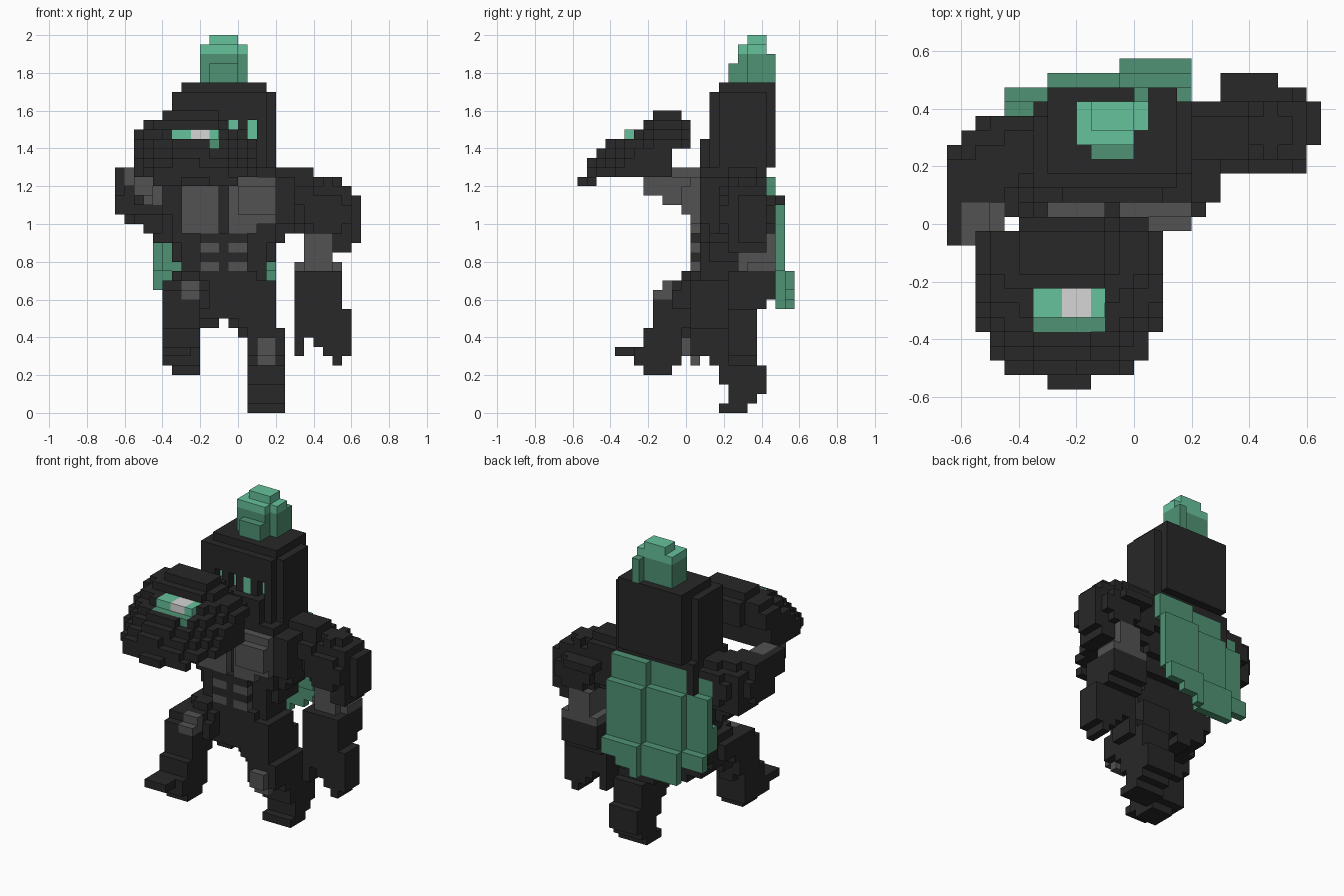
import bpy
from mathutils import Vector

STEP = 0.05  # edge of one block

if "Cube" in bpy.data.objects:
    bpy.data.objects.remove(bpy.data.objects["Cube"], do_unlink=True)

COLOURS = {
    "black": (0.021, 0.021, 0.021),
    "grey": (0.085, 0.085, 0.085),
    "pale": (0.67, 0.67, 0.67),
    "mint": (0.135, 0.54, 0.34),
    "green": (0.078, 0.29, 0.175),
}
materials = {}
for label, rgb in COLOURS.items():
    mat = bpy.data.materials.new(label)
    mat.use_nodes = True
    mat.diffuse_color = (*rgb, 1)
    bsdf = mat.node_tree.nodes["Principled BSDF"]
    bsdf.inputs["Base Color"].default_value = (*rgb, 1)
    bsdf.inputs["Roughness"].default_value = 0.9
    materials[label] = mat
order = list(COLOURS)

grid = {}  # block index -> (part, colour)
SPACE = [(i, j, k) for i in range(-13, 13) for j in range(-11, 12) for k in range(40)]
CENTRES = {c: Vector((c[0] + 0.5, c[1], c[2] + 0.5)) * STEP for c in SPACE}


# Solid tests
def box(x, y, z):
    return lambda p: x[0] < p.x < x[1] and y[0] < p.y < y[1] and z[0] < p.z < z[1]


def ball(c, r):
    return lambda p: sum(((p[n] - c[n]) / r[n]) ** 2 for n in range(3)) < 1


def limb(a, b, ra, rb):
    a, b = Vector(a), Vector(b)
    d = b - a

    def test(p):
        t = min(1, max(0, (p - a).dot(d) / d.length_squared))
        return (p - a - d * t).length < ra + (rb - ra) * t
    return test


def fill(part, colour, *tests):
    for cell, p in CENTRES.items():
        if any(t(p) for t in tests):
            grid[cell] = (part, colour)


def paint(colour, test):
    for cell in list(grid):
        if test(CENTRES[cell]):
            grid[cell] = (grid[cell][0], colour)


def carve(test):
    for cell in list(grid):
        if test(CENTRES[cell]):
            del grid[cell]


# Torso and hips
fill("torso", "black",
     box((-.35, .2), (.07, .43), (1.05, 1.3)),
     box((-.35, .2), (.07, .38), (.9, 1.05)),
     box((-.4, .3), (.12, .38), (.95, 1.25)),
     box((-.4, .25), (.12, .33), (.9, .95)),
     box((-.3, .15), (.07, .28), (.7, .9)),
     box((-.35, .2), (.12, .33), (.8, .9)),
     box((-.3, .2), (.07, .28), (.5, .7)),
     box((-.2, .05), (.07, .28), (.45, .5)),
     box((-.25, .1), (.02, .2), (.5, .75)))
carve(box((-.1, -.05), (-.1, .6), (.4, .5)))

# Chest plates and belly muscles
fill("chest_plates", "grey",
     box((-.3, -.1), (.02, .13), (.95, 1.2)),
     box((-.05, .2), (.02, .13), (1, 1.25)),
     box((0, .2), (-.03, .13), (1.05, 1.2)),
     box((-.05, .1), (.02, .13), (.95, 1.05)))
fill("belly", "black", box((-.2, .05), (.05, .13), (.7, .95)))
for z in (.75, .85):
    for x in (-.2, -.05):
        fill("belly_muscles", "grey", box((x, x + .1), (.02, .13), (z, z + .05)))

# Forward right leg
fill("right_leg", "black",
     limb((-.25, .15, .65), (-.28, -.03, .6), .13, .12),
     limb((-.3, -.05, .6), (-.3, -.12, .3), .12, .09),
     box((-.4, -.2), (-.18, -.03), (.35, .65)),
     box((-.4, -.2), (-.23, -.02), (.25, .45)),
     box((-.35, -.2), (-.23, -.07), (.2, .25)),
     box((-.4, -.2), (-.28, -.07), (.25, .35)),
     box((-.4, -.25), (-.38, -.2), (.3, .35)))
paint("grey", box((-.3, -.2), (-.2, -.07), (.6, .7)))

# Trailing left leg
fill("left_leg", "black",
     box((0, .2), (.02, .28), (.45, .7)),
     box((0, .2), (.07, .33), (.4, .6)),
     box((.05, .25), (.02, .33), (.3, .45)),
     box((.05, .25), (.12, .38), (.25, .4)),
     box((.05, .25), (.17, .43), (.15, .27)),
     box((.05, .25), (.22, .43), (.1, .15)),
     box((.05, .25), (.22, .38), (.05, .1)),
     box((.05, .25), (.17, .33), (0, .05)))
fill("left_knee", "grey", box((.1, .2), (-.03, .08), (.3, .4)),
     box((.1, .2), (.02, .08), (.25, .3)))

# Hanging left arm
fill("left_arm", "black",
     box((.2, .3), (.08, .43), (1, 1.25)),
     box((.2, .4), (.22, .38), (1.05, 1.3)),
     limb((.27, .31, 1.17), (.45, .33, 1.08), .12, .15),
     ball((.47, .325, 1.05), (.17, .16, .2)),
     box((.3, .5), (.27, .53), (1.1, 1.15)),
     box((.35, .6), (.17, .48), (1, 1.1)),
     box((.4, .65), (.27, .43), (.9, 1.15)),
     box((.5, .6), (.22, .43), (.85, .95)))
carve(box((.32, .5), (.1, .5), (.8, .95)))
fill("left_forearm", "grey", box((.35, .5), (.27, .48), (.75, .95)),
     box((.3, .55), (.32, .48), (.75, .8)))
fill("left_hand", "black", box((.3, .55), (.27, .48), (.6, .75)),
     box((.3, .55), (.22, .43), (.55, .75)),
     box((.35, .6), (.22, .38), (.4, .55)))
for x, low in zip((.3, .35, .4, .45, .5, .55), (.3, .4, .35, .3, .25, .3)):
    fill("left_fingers", "black", box((x, x + .05), (.22, .38), (low, .56)))

# Raised right arm, its forearm reaching under the shield
fill("right_arm", "black",
     limb((-.4, .25, 1.15), (-.5, .16, 1.13), .15, .14),
     ball((-.5, .18, 1.15), (.15, .2, .15)),
     box((-.65, -.5), (.02, .22), (1.05, 1.3)),
     box((-.65, -.6), (-.07, .22), (1.15, 1.3)),
     box((-.6, -.45), (.12, .33), (1, 1.25)),
     box((-.5, -.4), (.07, .28), (.95, 1.15)),
     box((-.45, -.4), (.12, .28), (.9, .95)))
carve(box((-.45, -.4), (-.1, .03), (.9, 1.3)))
fill("right_forearm", "grey",
     box((-.6, -.5), (-.07, .07), (1.2, 1.3)),
     box((-.55, -.45), (-.23, .07), (1.15, 1.25)),
     box((-.5, -.4), (.02, .12), (1.1, 1.2)),
     box((-.5, -.45), (-.13, .03), (1.1, 1.2)))


# Solid domed shield held in front
def shield(p):
    dx, dy = abs(p.x + .225) / .335, abs(p.y + .2) / .355
    inside = dx ** 2.3 + dy ** 2.3 < 1 and p.y < (-.02 if p.x < -.4 else .03)
    back = max(0, -.15 - p.y)
    top = 1.603 - .6 * back - 4 * back ** 4 - 1.45 * (p.x + .26) ** 2
    if p.y > -.02:
        top -= .05
    floor = 1.2 if p.y < -.475 else 1.4 if p.y > -.07 else 1.25
    return inside and floor < p.z < max(top, floor + .05)


fill("shield", "black", shield)

# Emblem set into the shield
carve(box((-.35, -.1), (-.33, -.22), (1.5, 1.7)))
carve(box((-.35, -.1), (-.38, -.33), (1.45, 1.7)))
paint("green", box((-.35, -.1), (-.38, -.33), (1.4, 1.45)))
paint("mint", box((-.35, -.1), (-.33, -.22), (1.45, 1.5)))
paint("pale", box((-.25, -.15), (-.33, -.22), (1.45, 1.5)))

# Helmet with a visor and notched corners
fill("helmet", "black",
     box((-.35, .2), (.12, .43), (1.25, 1.7)),
     box((-.3, .15), (.17, .48), (1.3, 1.75)),
     box((-.25, .1), (.07, .2), (1.3, 1.45)))
carve(box((.15, .2), (.1, .17), (1.3, 1.75)))
carve(box((-.35, -.3), (.37, .5), (1.3, 1.75)))
for x in (-.25, -.15, .05):
    carve(box((x, x + .05), (.1, .17), (1.45, 1.55)))
    paint("mint", box((x, x + .05), (.17, .22), (1.45, 1.55)))
paint("mint", box((-.05, 0), (.1, .17), (1.45, 1.55)))

# Crest
fill("crest", "green",
     box((-.2, 0), (.27, .43), (1.75, 1.9)),
     box((-.15, 0), (.22, .43), (1.75, 1.85)),
     box((0, .05), (.32, .48), (1.75, 1.9)))
fill("crest", "mint",
     box((-.2, 0), (.27, .43), (1.9, 1.95)),
     box((0, .05), (.32, .43), (1.9, 1.95)),
     box((-.15, 0), (.32, .43), (1.95, 2)))


# Cape: three panels, each stepping outwards on the way down, with a slanted hem
def cape(p):
    if not -.45 < p.x < .2:
        return False
    back = .38 if p.x < -.3 else .43 if p.x < -.05 else .48
    hem = .65 if p.x < -.3 else .55 + .6 * max(0, p.x + .03)
    top = 1.2 if p.x < -.3 else 1.25
    back += .1 if p.z < .75 else .05 if p.z < 1.1 else 0
    return back - .06 < p.y < back and hem < p.z < top


fill("cape", "green", cape, box((-.45, -.4), (.32, .43), (.75, .9)))


# Skin every part with its exposed block faces
def build(part):
    verts, faces, slots, lookup = [], [], [], {}

    def vert(corner):
        if corner not in lookup:
            lookup[corner] = len(verts)
            x, y, z = corner
            verts.append((x * STEP, (y - 0.5) * STEP, z * STEP))
        return lookup[corner]

    for cell, (owner, hue) in grid.items():
        if owner != part:
            continue
        for axis in range(3):
            u, v = (axis + 1) % 3, (axis + 2) % 3
            for sign in (-1, 1):
                near = list(cell)
                near[axis] += sign
                if tuple(near) in grid:
                    continue
                ring = []
                for du, dv in ((0, 0), (1, 0), (1, 1), (0, 1)):
                    c = list(cell)
                    c[axis] += sign > 0
                    c[u] += du
                    c[v] += dv
                    ring.append(vert(tuple(c)))
                faces.append(ring[::sign])
                slots.append(order.index(hue))
    mesh = bpy.data.meshes.new(part)
    mesh.from_pydata(verts, [], faces)
    used = sorted(set(slots))
    for s in used:
        mesh.materials.append(materials[order[s]])
    for poly, s in zip(mesh.polygons, slots):
        poly.material_index = used.index(s)
    mesh.update()
    bpy.context.scene.collection.objects.link(bpy.data.objects.new(part, mesh))


for part in sorted({owner for owner, hue in grid.values()}):
    build(part)
